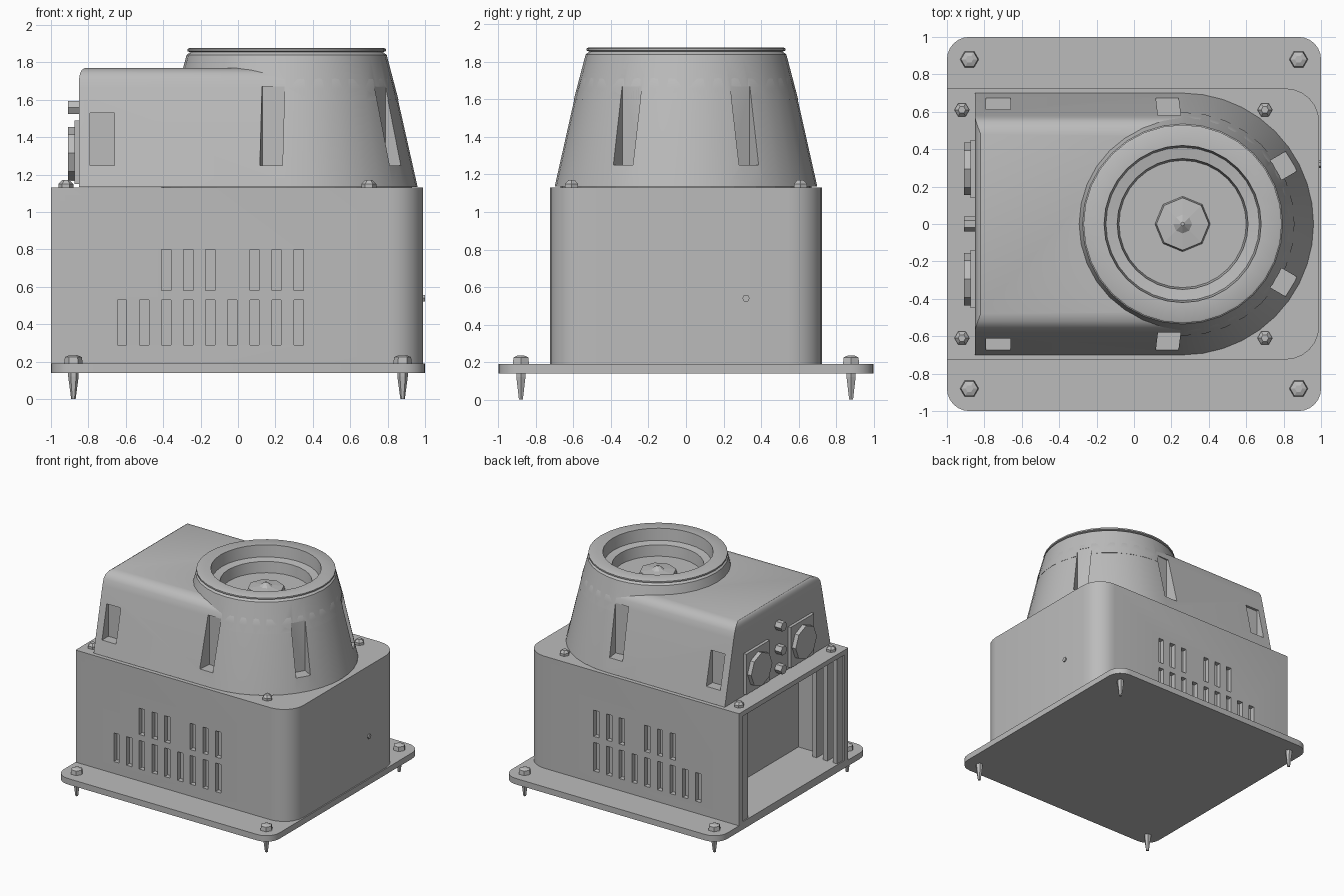
import bpy, bmesh
from math import cos, sin, pi, radians
from mathutils import Matrix, Vector

cube = bpy.data.objects.get("Cube")
if cube:
    bpy.data.objects.remove(cube, do_unlink=True)

grey = bpy.data.materials.new("plain_grey")
grey.use_nodes = True
grey.diffuse_color = (0.5, 0.5, 0.5, 1)
grey.node_tree.nodes["Principled BSDF"].inputs["Base Color"].default_value = (0.5, 0.5, 0.5, 1)


def finish(name, bm):
    bmesh.ops.recalc_face_normals(bm, faces=bm.faces)
    mesh = bpy.data.meshes.new(name)
    bm.to_mesh(mesh)
    bm.free()
    mesh.materials.append(grey)
    ob = bpy.data.objects.new(name, mesh)
    bpy.context.collection.objects.link(ob)
    return ob


def select(ob):
    bpy.ops.object.select_all(action='DESELECT')
    ob.select_set(True)
    bpy.context.view_layer.objects.active = ob


def smooth(ob, angle=30):
    select(ob)
    bpy.ops.object.shade_smooth_by_angle(angle=radians(angle))


def loft(name, rings):
    """Closed solid through rings of equal point count."""
    bm = bmesh.new()
    rows = [[bm.verts.new(p) for p in ring] for ring in rings]
    n = len(rows[0])
    for a, b in zip(rows, rows[1:]):
        for i in range(n):
            j = (i + 1) % n
            bm.faces.new((a[i], a[j], b[j], b[i]))
    bm.faces.new(rows[0][::-1])
    bm.faces.new(rows[-1])
    return finish(name, bm)


def lathe(name, profile, center=(0, 0), sides=32):
    return loft(name, [[(center[0] + r * cos(2 * pi * i / sides),
                         center[1] + r * sin(2 * pi * i / sides), z)
                        for i in range(sides)] for r, z in profile])


def add_box(bm, x, y, z, turn=None):
    mid = Vector(((x[0] + x[1]) / 2, (y[0] + y[1]) / 2, (z[0] + z[1]) / 2))
    size = (x[1] - x[0], y[1] - y[0], z[1] - z[0], 1)
    m = Matrix.Translation(mid) @ Matrix.Diagonal(size)
    bmesh.ops.create_cube(bm, size=1, matrix=turn @ m if turn else m)


def box(name, x, y, z):
    bm = bmesh.new()
    add_box(bm, x, y, z)
    return finish(name, bm)


def rounded(x0, x1, w, r_left, r_right, z, steps=6):
    """Rectangle outline with its own corner radius on each x side."""
    pts = []
    for cx, cy, r, a in ((x1, w, r_right, 0), (x0, w, r_left, 90),
                         (x0, -w, r_left, 180), (x1, -w, r_right, 270)):
        ox = cx - r if cx == x1 else cx + r
        oy = cy - r if cy > 0 else cy + r
        for k in range(steps + 1):
            t = radians(a + 90 * k / steps)
            pts.append((ox + r * cos(t), oy + r * sin(t), z))
    return pts


def cut(targets, cutter):
    cutter.hide_render = True
    for ob in targets:
        mod = ob.modifiers.new("cut", 'BOOLEAN')
        mod.operation, mod.solver, mod.object = 'DIFFERENCE', 'EXACT', cutter
        select(ob)
        bpy.ops.object.modifier_apply(modifier=mod.name)
    bpy.data.objects.remove(cutter, do_unlink=True)


# Base plate
smooth(loft("base_plate", [rounded(-1, 1, 1, 0.12, 0.12, z) for z in (0.14, 0.19)]))

# Lower cabinet, open at the -x end, with rows of vents
body = loft("cabinet", [rounded(-1, 0.99, 0.725, 0.005, 0.18, z) for z in (0.19, 1.13)])
cut([body], box("bay_cutter", (-1.1, -0.5), (-0.67, 0.67), (0.205, 1.09)))
bm = bmesh.new()
for side in (-1, 1):
    y = sorted((side * 0.685, side * 0.8))
    for i in range(9):
        x = -0.62 + i * 0.118
        add_box(bm, (x - 0.025, x + 0.025), y, (0.29, 0.53))
        if i in (2, 3, 4, 6, 7, 8):
            add_box(bm, (x - 0.025, x + 0.025), y, (0.58, 0.80))
cut([body], finish("vent_cutter", bm))
smooth(body)

# Bay fittings: back panel with handle slot, vertical rails on both walls
panel = box("bay_panel", (-0.58, -0.49), (-0.66, 0.66), (0.21, 1.08))
cut([panel], box("handle_cutter", (-0.7, -0.54), (-0.4, 0.45), (0.76, 0.86)))
box("bay_handle", (-0.6, -0.57), (-0.3, 0.35), (0.79, 0.82))
for side, label in ((-1, "right"), (1, "left")):
    for i, x in enumerate((-0.99, -0.9, -0.8)):
        box(f"{label}_rail_{i + 1}", (x, x + 0.04),
            sorted((side * 0.59, side * 0.68)), (0.2, 1.1))

# Sloping upper housing with one round end
CX = 0.26


def housing_ring(x0, w, z, steps=20):
    arc = [(CX + w * cos(t), w * sin(t), z)
           for t in (radians(-90 + 180 * k / steps) for k in range(steps + 1))]
    return arc + [(x0, w, z), (x0, -w, z)]


housing = loft("housing", [housing_ring(x, w, z) for x, w, z in (
    (-0.85, 0.70, 1.135), (-0.85, 0.582, 1.66), (-0.85, 0.568, 1.71),
    (-0.845, 0.55, 1.74), (-0.835, 0.52, 1.76), (-0.82, 0.48, 1.77))])
cut([housing], lathe("bowl_cutter", [(0.47, 1.63), (0.47, 2)], (CX, 0)))
lathe("housing_seal", [(0.67, 1.125), (0.67, 1.14)], (CX, 0))

# Round tower with a flanged rim and a stepped bowl
tower = lathe("tower", [
    (0.48, 1.60), (0.598, 1.60), (0.535, 1.84), (0.515, 1.855), (0.53, 1.86),
    (0.53, 1.872), (0.52, 1.877), (0.42, 1.877), (0.41, 1.78), (0.35, 1.77),
    (0.34, 1.68), (0.02, 1.68)], (CX, 0))
lathe("bowl_hub", [(0.15, 1.67), (0.14, 1.72), (0.05, 1.73), (0.01, 1.76)], (CX, 0), 8)

# Recessed pockets around the housing
bm = bmesh.new()
for angle in (-97, -30, 30, 97):
    turn = Matrix.Translation((CX, 0, 0)) @ Matrix.Rotation(radians(angle), 4, 'Z')
    add_box(bm, (0.575, 0.9), (-0.06, 0.06), (1.25, 1.67), turn)
for side in (-1, 1):
    add_box(bm, (-0.79, -0.66), sorted((side * 0.59, side * 0.9)), (1.25, 1.53))
cut([housing, tower], finish("pocket_cutter", bm))
smooth(housing)
smooth(tower)


def stud(name, x, y, z, r, length, sides=8):
    """Short bolt or knob pointing to -x."""
    bm = bmesh.new()
    m = Matrix.Translation((x - length / 2, y, z)) @ Matrix.Rotation(pi / 2, 4, 'Y')
    bmesh.ops.create_cone(bm, cap_ends=True, segments=sides, radius1=r, radius2=r,
                          depth=length, matrix=m)
    return finish(name, bm)


# Connectors on the flat end of the housing
for side, label in ((-1, "right"), (1, "left")):
    y = side * 0.295
    box(f"{label}_connector_plate", (-0.875, -0.84), (y - 0.155, y + 0.155), (1.15, 1.49))
    stud(f"{label}_connector_cap", -0.875, y, 1.315, 0.14, 0.035)
for z in (1.2, 1.36, 1.56):
    stud("end_bolt", -0.84, 0, z, 0.04, 0.07, 6)
stud("side_bolt", 1.0, 0.32, 0.54, 0.02, 0.02, 6)

# Corner screws through the base plate and bolts on the cabinet roof
for sx in (-1, 1):
    for sy in (-1, 1):
        lathe("base_screw", [(0.012, 0), (0.028, 0.12), (0.028, 0.19), (0.05, 0.19),
                             (0.045, 0.225), (0.02, 0.235)], (sx * 0.88, sy * 0.88), 6)
        lathe("roof_bolt", [(0.04, 1.12), (0.04, 1.15), (0.02, 1.17)],
              (0.7 if sx > 0 else -0.92, sy * 0.61), 6)
